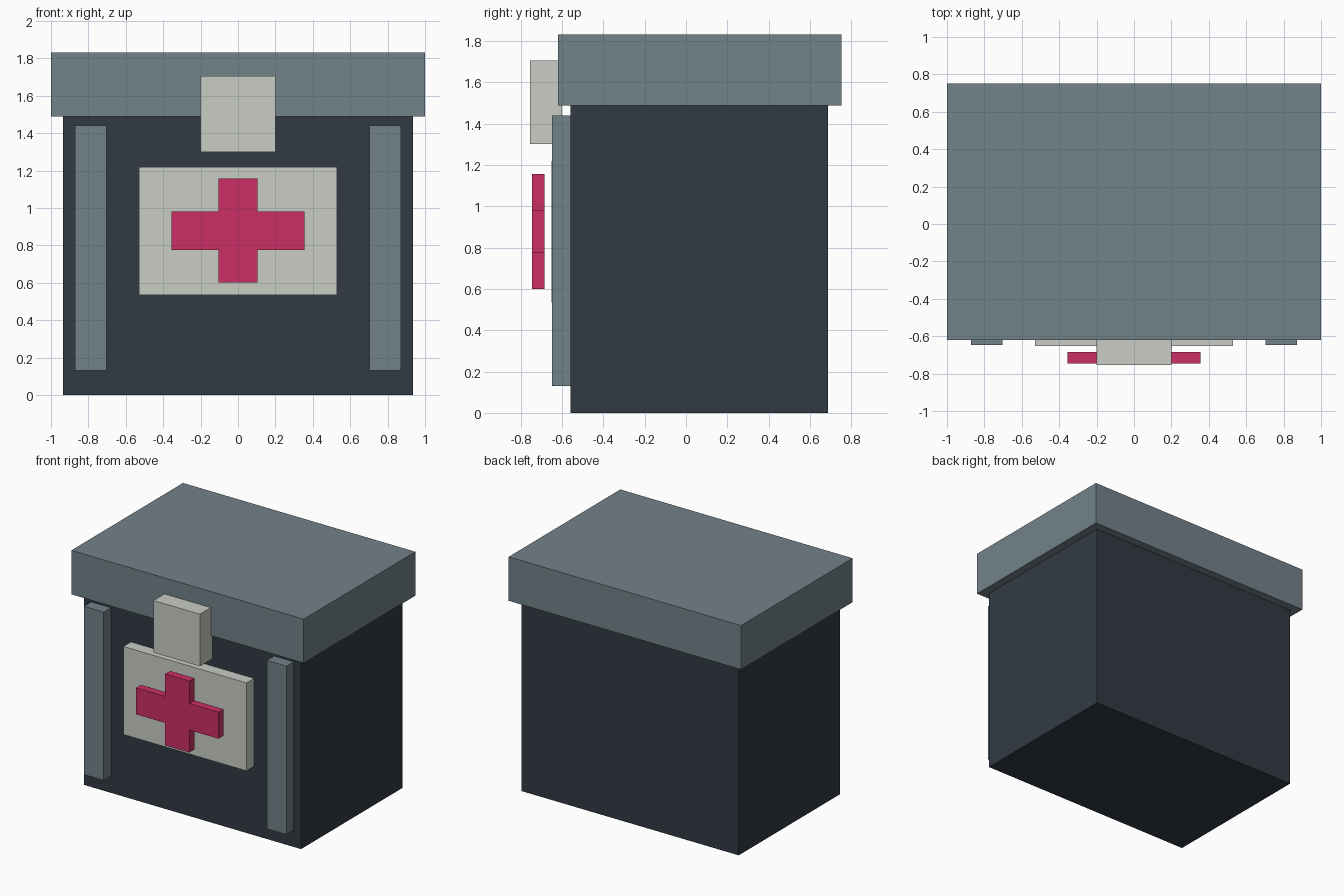
import bpy
import bmesh

if "Cube" in bpy.data.objects:
    bpy.data.objects.remove(bpy.data.objects["Cube"])


def material(name, hex_code):
    # Convert an sRGB hex colour to linear
    srgb = [int(hex_code[i:i + 2], 16) / 255 for i in (0, 2, 4)]
    linear = [c / 12.92 if c <= 0.04045 else ((c + 0.055) / 1.055) ** 2.4 for c in srgb]
    mat = bpy.data.materials.new(name)
    mat.diffuse_color = (*linear, 1)
    mat.use_nodes = True
    mat.node_tree.nodes["Principled BSDF"].inputs["Base Color"].default_value = mat.diffuse_color
    return mat


def prism(name, outline, y0, y1, mat):
    # Extrude an (x, z) outline from y0 (front) to y1 (back)
    bm = bmesh.new()
    face = bm.faces.new([bm.verts.new((x, y0, z)) for x, z in outline])
    new = bmesh.ops.extrude_face_region(bm, geom=[face])["geom"]
    verts = [v for v in new if isinstance(v, bmesh.types.BMVert)]
    bmesh.ops.translate(bm, verts=verts, vec=(0, y1 - y0, 0))
    bmesh.ops.recalc_face_normals(bm, faces=bm.faces)
    mesh = bpy.data.meshes.new(name)
    bm.to_mesh(mesh)
    bm.free()
    mesh.materials.append(mat)
    obj = bpy.data.objects.new(name, mesh)
    bpy.context.collection.objects.link(obj)
    return obj


def box(name, x0, x1, y0, y1, z0, z1, mat):
    return prism(name, [(x0, z0), (x1, z0), (x1, z1), (x0, z1)], y0, y1, mat)


dark = material("dark_slate", "323A44")
slate = material("slate", "72828A")
cream = material("pale_grey", "C9CDC5")
red = material("crimson", "CC2F66")

# Case body and overhanging lid
box("case_body", -0.935, 0.935, -0.56, 0.687, 0, 1.488, dark)
box("lid", -1, 1, -0.62, 0.752, 1.488, 1.83, slate)

# Vertical straps on the front
for side, x0, x1 in (("left", -0.872, -0.702), ("right", 0.702, 0.872)):
    box(side + "_strap", x0, x1, -0.648, -0.56, 0.13, 1.44, slate)

# Front plate and latch
box("front_plate", -0.53, 0.53, -0.652, -0.56, 0.535, 1.22, cream)
box("latch", -0.2, 0.2, -0.754, -0.6, 1.3, 1.705, cream)

# Raised cross, standing just clear of the plate
a, b, zc, h, t = 0.355, 0.104, 0.878, 0.278, 0.103
cross = [(-b, zc - h), (b, zc - h), (b, zc - t), (a, zc - t),
         (a, zc + t), (b, zc + t), (b, zc + h), (-b, zc + h),
         (-b, zc + t), (-a, zc + t), (-a, zc - t), (-b, zc - t)]
prism("cross", cross, -0.746, -0.685, red)
